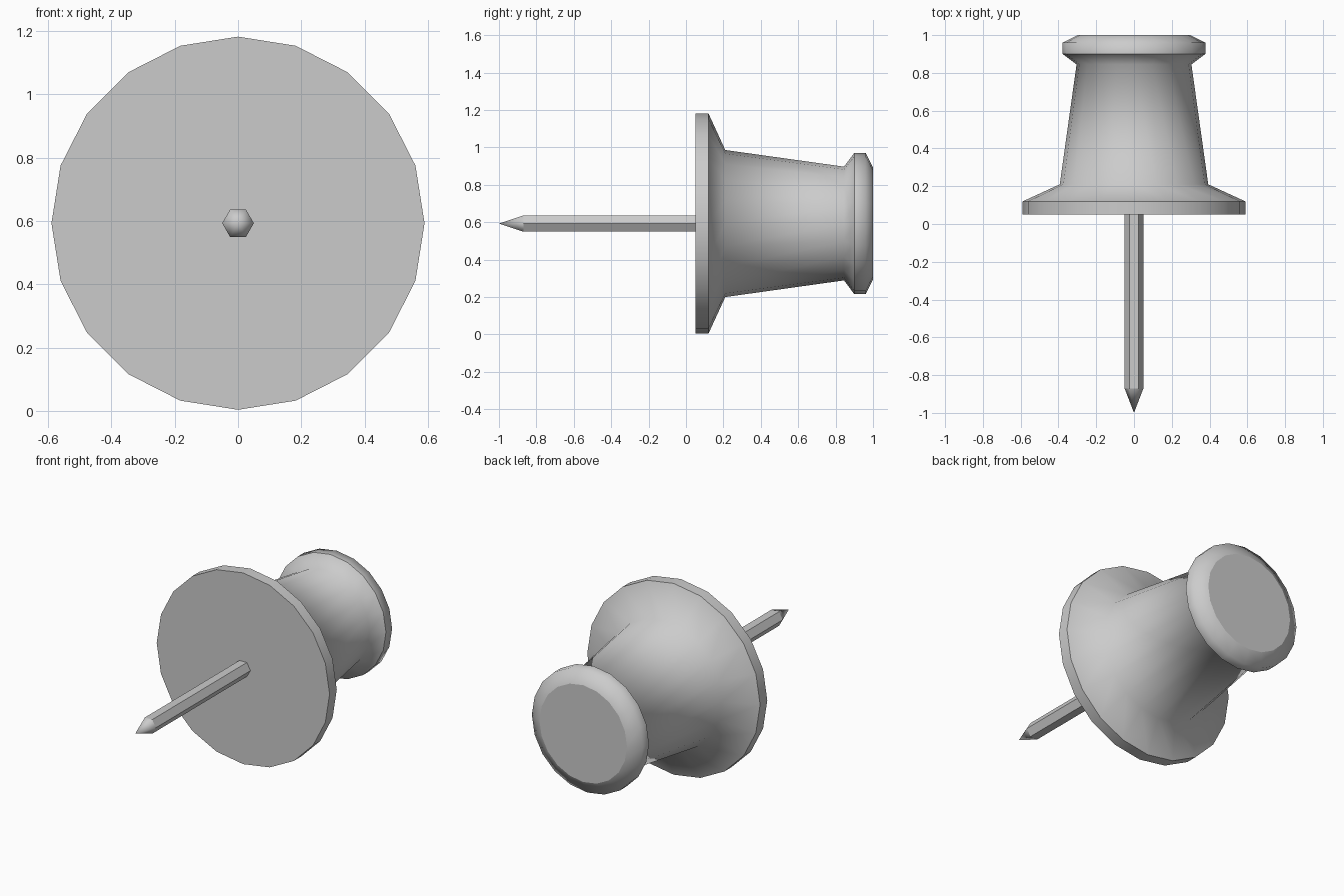
import bpy, bmesh
from math import sin, cos, pi

if "Cube" in bpy.data.objects:
    bpy.data.objects.remove(bpy.data.objects["Cube"])

CENTRE_Z = 0.593


def lathe(name, profile, sides, sharp_rings, sharp_sides=()):
    """Turn (y, radius) points around the y axis; radius 0 makes a tip."""
    bm = bmesh.new()
    rings = []
    for y, r in profile:
        n = sides if r > 0 else 1
        rings.append([bm.verts.new((r * cos(2 * pi * i / sides), y,
                                    CENTRE_Z + r * sin(2 * pi * i / sides)))
                      for i in range(n)])
    for a, b in zip(rings, rings[1:]):
        for i in range(sides):
            j = (i + 1) % sides
            if len(a) == 1:
                bm.faces.new((a[0], b[j], b[i]))
            else:
                bm.faces.new((a[i], a[j], b[j], b[i]))
    for ring in (rings[0], rings[-1]):
        if len(ring) > 1:
            bm.faces.new(ring)
    bmesh.ops.recalc_face_normals(bm, faces=bm.faces)
    for f in bm.faces:
        f.smooth = True
    # Crisp edges around chosen rings and along chosen bands
    for k in sharp_rings:
        for i in range(sides):
            bm.edges.get((rings[k][i], rings[k][(i + 1) % sides])).smooth = False
    for k in sharp_sides:
        for i in range(sides):
            bm.edges.get((rings[k][i], rings[k + 1][i])).smooth = False
    mesh = bpy.data.meshes.new(name)
    bm.to_mesh(mesh)
    bm.free()
    obj = bpy.data.objects.new(name, mesh)
    bpy.context.collection.objects.link(obj)
    return obj


# Handle: wide flange, tapered grip and rounded end rim
lathe("pin_handle",
      [(0.05, 0.589), (0.12, 0.589), (0.21, 0.393), (0.845, 0.304),
       (0.90, 0.378), (0.96, 0.378), (1.0, 0.298)],
      20, sharp_rings=(0, 1, 4, 6))

# Needle: hexagonal shaft with a pointed tip, seated in the flange
lathe("pin_needle", [(-1.0, 0), (-0.87, 0.05), (0.06, 0.05)],
      6, sharp_rings=(1, 2), sharp_sides=(1,))
